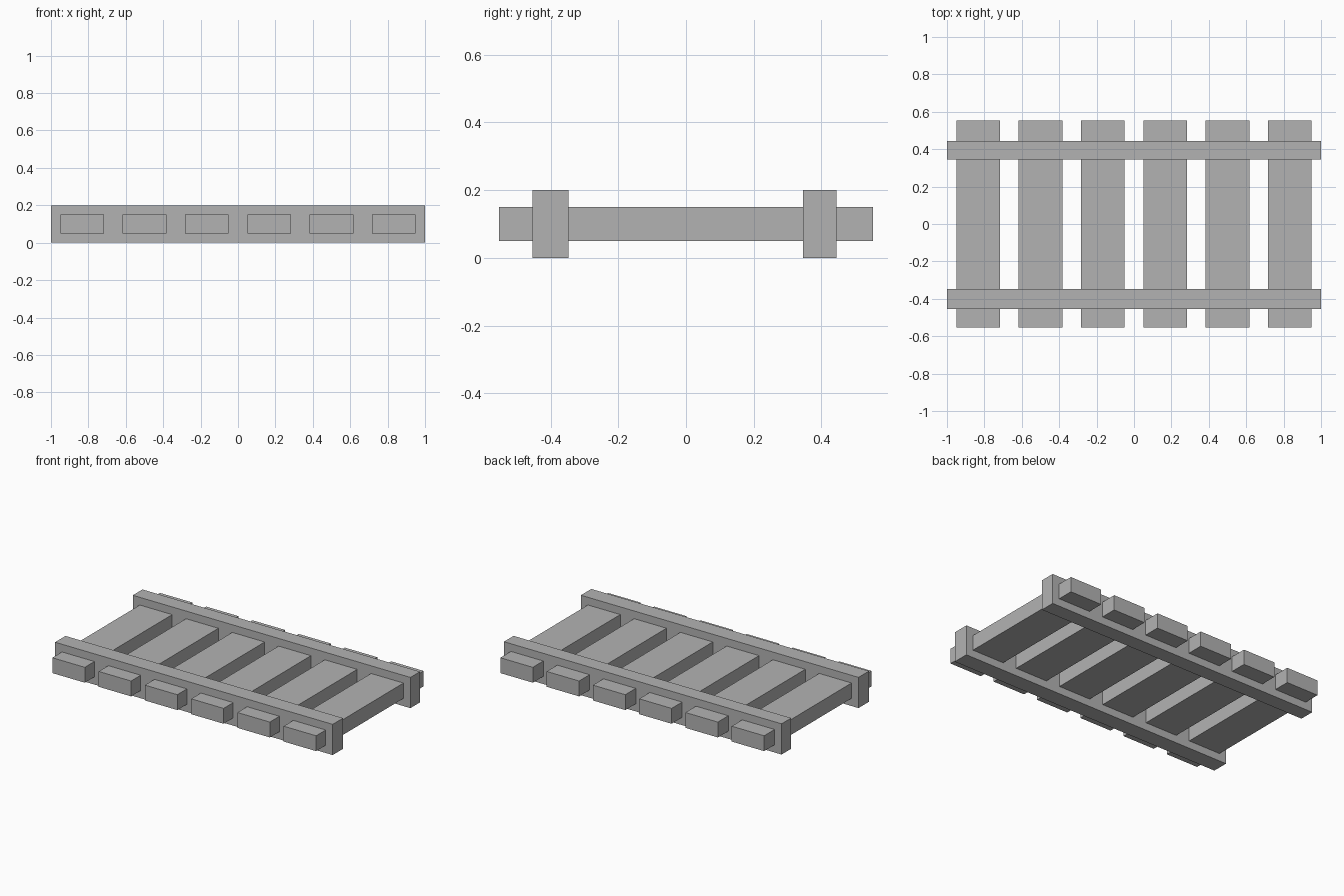
import bpy

cube = bpy.data.objects.get("Cube")
if cube:
    bpy.data.objects.remove(cube, do_unlink=True)

# Single plain grey
grey = bpy.data.materials.new("plain_grey")
grey.use_nodes = True
colour = (0.45, 0.45, 0.45, 1)
grey.diffuse_color = colour
grey.node_tree.nodes["Principled BSDF"].inputs["Base Color"].default_value = colour


def box(name, low, high):
    """Flat-sided beam between two opposite corners."""
    centre = [(a + b) / 2 for a, b in zip(low, high)]
    bpy.ops.mesh.primitive_cube_add(size=1, location=centre)
    beam = bpy.context.object
    beam.name = name
    beam.scale = [b - a for a, b in zip(low, high)]
    bpy.ops.object.transform_apply(location=False, rotation=False, scale=True)
    beam.data.materials.append(grey)


# Long rails
box("front_rail", (-1, -0.454, 0), (1, -0.347, 0.2))
box("back_rail", (-1, 0.346, 0), (1, 0.445, 0.2))

# Evenly spaced cross ties passing through both rails
tie_count = 6
pitch = 2 / tie_count
half_width = 0.35 * pitch
for i in range(tie_count):
    x = -1 + pitch * (i + 0.5)
    box(f"cross_tie_{i + 1}", (x - half_width, -0.553, 0.05), (x + half_width, 0.553, 0.15))
